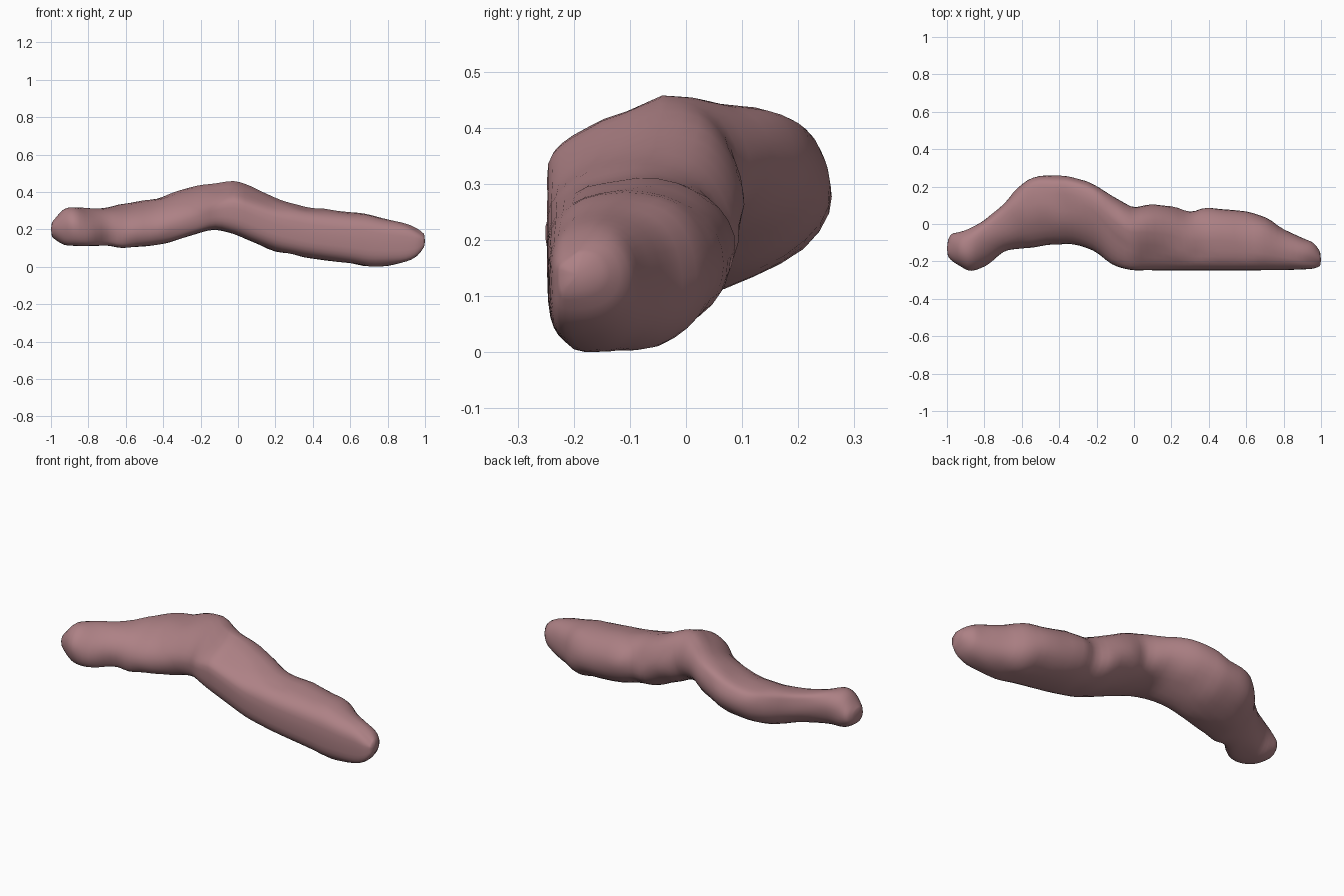
import bpy, bmesh, math
from mathutils import Vector, noise

if "Cube" in bpy.data.objects:
    bpy.data.objects.remove(bpy.data.objects["Cube"])

# Cross-sections along the body: x, front y, back y, bottom z, top z
SECTIONS = [
    (-0.995, -0.17, -0.09, 0.17, 0.245),
    (-0.975, -0.195, -0.055, 0.15, 0.27),
    (-0.93, -0.228, -0.04, 0.12, 0.31),
    (-0.87, -0.252, -0.02, 0.118, 0.325),
    (-0.79, -0.22, 0.03, 0.118, 0.318),
    (-0.70, -0.152, 0.105, 0.118, 0.322),
    (-0.62, -0.137, 0.195, 0.108, 0.342),
    (-0.54, -0.125, 0.25, 0.112, 0.355),
    (-0.43, -0.108, 0.255, 0.122, 0.373),
    (-0.33, -0.108, 0.25, 0.15, 0.408),
    (-0.22, -0.145, 0.215, 0.185, 0.438),
    (-0.12, -0.215, 0.15, 0.205, 0.45),
    (-0.02, -0.245, 0.095, 0.178, 0.462),
    (0.07, -0.247, 0.10, 0.14, 0.433),
    (0.20, -0.248, 0.097, 0.09, 0.375),
    (0.30, -0.248, 0.068, 0.07, 0.342),
    (0.40, -0.248, 0.087, 0.05, 0.32),
    (0.60, -0.248, 0.067, 0.023, 0.30),
    (0.70, -0.247, 0.035, 0.008, 0.287),
    (0.80, -0.246, -0.025, 0.015, 0.26),
    (0.90, -0.243, -0.075, 0.03, 0.237),
    (0.96, -0.238, -0.102, 0.062, 0.207),
    (0.995, -0.225, -0.15, 0.11, 0.18),
]
SIDES, STEPS = 32, 3


def spline(a, b, c, d, t):
    return 0.5 * (2 * b + (c - a) * t + (2 * a - 5 * b + 4 * c - d) * t * t
                  + (3 * b - a - 3 * c + d) * t ** 3)


def smooth(lo, hi, x):
    t = max(0, min(1, (x - lo) / (hi - lo)))
    return t * t * (3 - 2 * t)


def power(v, e):
    return math.copysign(abs(v) ** e, v)


def ring(x, y0, y1, z0, z1):
    """Rounded section: flat front wall on the right half, leaning on the left."""
    flat = smooth(-0.25, 0.0, x)
    lean = smooth(-1.0, -0.75, x) * (1 - smooth(-0.25, 0.02, x))
    slope = smooth(-0.4, -0.05, x) * (1 - 0.75 * smooth(0.02, 0.4, x))
    cy, cz = (y0 + y1) / 2 - 0.02 * flat, (z0 + z1) / 2
    wide = (y1 - y0) / 0.36
    points = []
    for i in range(SIDES):
        a = 2 * math.pi * i / SIDES
        c, s = math.cos(a), math.sin(a)
        e = 2 / (2.1 + (1.2 * flat if c < 0 else 0))
        py, pz = power(c, e), power(s, e)
        y = cy + py * ((y1 - cy) if c > 0 else (cy - y0))
        z = cz + pz * (z1 - z0) / 2
        y += 0.085 * lean * wide * pz * (1 - py * py)
        z += 0.04 * lean * wide * py * (1 - pz * pz)
        # the crown slopes down towards the front wall
        if pz > 0:
            z -= 0.065 * slope * pz * max(0, -py)
            y += 0.05 * slope * (1 - lean) * pz * (1 - py * py)
        p = Vector((x, y, z))
        # gentle lumps on the organic surface, keeping the front wall flat
        dent = 0.008 * noise.noise(p * 9) * (1 - flat * (c < -0.4))
        p += (Vector((x, cy, cz)) - p).normalized() * dent
        points.append(p)
    return points


# Body: one lofted tube with rounded ends
bm = bmesh.new()
rings = []
n = len(SECTIONS)
for k in range(n - 1):
    quad = [SECTIONS[max(0, min(n - 1, k + j))] for j in (-1, 0, 1, 2)]
    for s in range(STEPS + (k == n - 2)):
        vals = [spline(*v, s / STEPS) for v in zip(*quad)]
        rings.append([bm.verts.new(p) for p in ring(*vals)])
for r0, r1 in zip(rings, rings[1:]):
    for i in range(SIDES):
        j = (i + 1) % SIDES
        bm.faces.new((r0[i], r0[j], r1[j], r1[i]))
for r, x in ((rings[0], -1.0), (rings[-1], 1.0)):
    centre = sum((v.co for v in r), Vector()) / SIDES
    tip = bm.verts.new((x, centre.y, centre.z))
    for i in range(SIDES):
        bm.faces.new((r[i], r[(i + 1) % SIDES], tip))
bmesh.ops.recalc_face_normals(bm, faces=bm.faces)
low = min(v.co.z for v in bm.verts)
bmesh.ops.translate(bm, verts=bm.verts, vec=(0, 0, -low))

mesh = bpy.data.meshes.new("curved_body")
bm.to_mesh(mesh)
bm.free()
for f in mesh.polygons:
    f.use_smooth = True
body = bpy.data.objects.new("curved_body", mesh)
bpy.context.collection.objects.link(body)

# Single dusty pink colour
pink = bpy.data.materials.new("dusty_pink")
pink.diffuse_color = (0.42, 0.22, 0.235, 1)
pink.use_nodes = True
pink.node_tree.nodes["Principled BSDF"].inputs["Base Color"].default_value = pink.diffuse_color
mesh.materials.append(pink)
